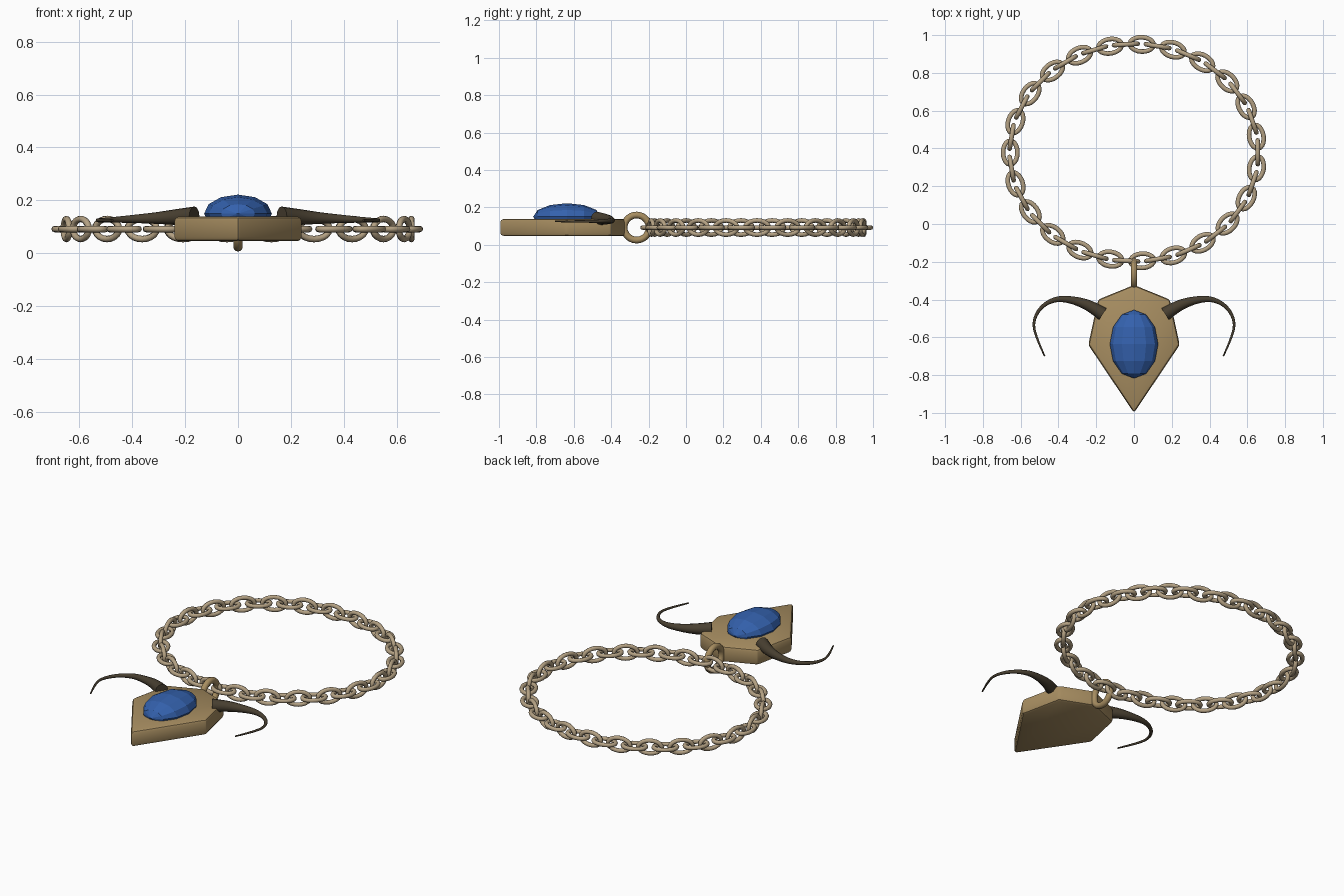
import bpy, bmesh, math
from mathutils import Vector, Matrix

if "Cube" in bpy.data.objects:
    bpy.data.objects.remove(bpy.data.objects["Cube"])


def material(name, rgb):
    m = bpy.data.materials.new(name)
    m.diffuse_color = (*rgb, 1)
    m.use_nodes = True
    m.node_tree.nodes["Principled BSDF"].inputs["Base Color"].default_value = m.diffuse_color
    return m


CHAIN = material("pale gold", (0.46, 0.36, 0.23))
GOLD = material("gold", (0.39, 0.27, 0.12))
HORN = material("dark horn", (0.065, 0.050, 0.030))
GEM = material("blue gem", (0.034, 0.12, 0.42))
Z = 0.092  # mid height of chain and plate


def finish(name, bm, mat, smooth=None):
    bmesh.ops.recalc_face_normals(bm, faces=bm.faces)
    me = bpy.data.meshes.new(name)
    bm.to_mesh(me)
    bm.free()
    ob = bpy.data.objects.new(name, me)
    bpy.context.collection.objects.link(ob)
    me.materials.append(mat)
    if smooth:
        bpy.ops.object.select_all(action='DESELECT')
        ob.select_set(True)
        bpy.context.view_layer.objects.active = ob
        bpy.ops.object.shade_smooth_by_angle(angle=math.radians(smooth))
    return ob


def tube(bm, pts, radii, up, sides=10, closed=False):
    """Sweep a circle along points lying in the plane with normal 'up'."""
    n, rings = len(pts), []
    for i, p in enumerate(pts):
        a = pts[i - 1] if closed or i else p
        b = pts[(i + 1) % n] if closed or i < n - 1 else p
        side = (b - a).cross(up).normalized()
        rings.append([bm.verts.new(p + radii[i] * (side * math.cos(t) + up * math.sin(t)))
                      for t in (2 * math.pi * k / sides for k in range(sides))])
    for i in range(n if closed else n - 1):
        r, s = rings[i], rings[(i + 1) % n]
        for k in range(sides):
            j = (k + 1) % sides
            bm.faces.new((r[k], r[j], s[j], s[k]))
    if not closed:
        bm.faces.new(rings[0])
        bm.faces.new(rings[-1])


def oval(bm, centre, along, across, a, b, r, steps=20, sides=8):
    angles = [2 * math.pi * k / steps for k in range(steps)]
    pts = [centre + along * a * math.cos(t) + across * b * math.sin(t) for t in angles]
    tube(bm, pts, [r] * steps, along.cross(across).normalized(), sides, True)


# Chain: alternating flat and upright links, evenly spaced around an ellipse
RX, RY, CY, LINKS = 0.655, 0.574, 0.378, 46
N = 2000
path = [Vector((-RX * math.cos(2 * math.pi * k / N), CY - RY * math.sin(2 * math.pi * k / N), Z))
        for k in range(N + 1)]
lengths = [0.0]
for p, q in zip(path, path[1:]):
    lengths.append(lengths[-1] + (q - p).length)
bm = bmesh.new()
k = 0
for i in range(LINKS):
    while lengths[k] < lengths[-1] * i / LINKS:
        k += 1
    along = (path[k + 1] - path[k]).normalized()
    up = Vector((0, 0, 1))
    across = up if i % 2 else up.cross(along)
    oval(bm, path[k], along, across, 0.063, 0.038, 0.0122)
finish("chain", bm, CHAIN, 60)

# Hanging ring between chain and plate
bm = bmesh.new()
oval(bm, Vector((0, -0.264, Z)), Vector((0, 1, 0)), Vector((0, 0, 1)), 0.067, 0.067, 0.018, 28, 10)
finish("hanging_ring", bm, GOLD, 60)

# Shield-shaped plate with bevelled rims
half = [(0.19, -0.40), (0.242, -0.64)]
outline = [(0, -0.323)] + half + [(0, -1.0)] + [(-x, y) for x, y in reversed(half)]
bm = bmesh.new()
face = bm.faces.new([bm.verts.new((x, y, 0.046)) for x, y in outline])
top = bmesh.ops.extrude_face_region(bm, geom=[face])["geom"]
bmesh.ops.translate(bm, vec=(0, 0, 0.093), verts=[v for v in top if isinstance(v, bmesh.types.BMVert)])
bmesh.ops.recalc_face_normals(bm, faces=bm.faces)
bmesh.ops.bevel(bm, geom=bm.edges[:], offset=0.016, segments=2, profile=0.5, affect='EDGES')
finish("plate", bm, GOLD, 25)

# Faceted oval gem, poles along its long axis
bm = bmesh.new()
place = (Matrix.Translation((0, -0.636, 0.15)) @ Matrix.Diagonal((0.128, 0.181, 0.072, 1))
         @ Matrix.Rotation(math.pi / 2, 4, 'X'))
bmesh.ops.create_uvsphere(bm, u_segments=12, v_segments=6, radius=1, matrix=place)
finish("gem", bm, GEM)

# Curved tapering horns, mirrored
spine = [(0.165, -0.477, 0.141, 0.036), (0.24, -0.432, 0.137, 0.029), (0.32, -0.405, 0.133, 0.021),
         (0.40, -0.398, 0.130, 0.015), (0.465, -0.422, 0.127, 0.011), (0.51, -0.468, 0.125, 0.009),
         (0.53, -0.53, 0.125, 0.007), (0.515, -0.60, 0.125, 0.006), (0.473, -0.70, 0.125, 0.004)]


def spline(keys, steps=4):
    """Catmull-Rom smoothing of 4D keys (position and radius)."""
    k = [Vector(v) for v in [keys[0]] + keys + [keys[-1]]]
    out = []
    for p, q, r, s in zip(k, k[1:], k[2:], k[3:]):
        for t in (j / steps for j in range(steps)):
            out.append(0.5 * (2 * q + (r - p) * t + (2 * p - 5 * q + 4 * r - s) * t * t
                              + (3 * q - p - 3 * r + s) * t ** 3))
    return out + [k[-1]]


for name, sx in (("right_horn", 1), ("left_horn", -1)):
    bm = bmesh.new()
    sm = spline(spine)
    tube(bm, [Vector((v.x * sx, v.y, v.z)) for v in sm], [v.w for v in sm], Vector((0, 0, 1)), 12)
    finish(name, bm, HORN, 45)
